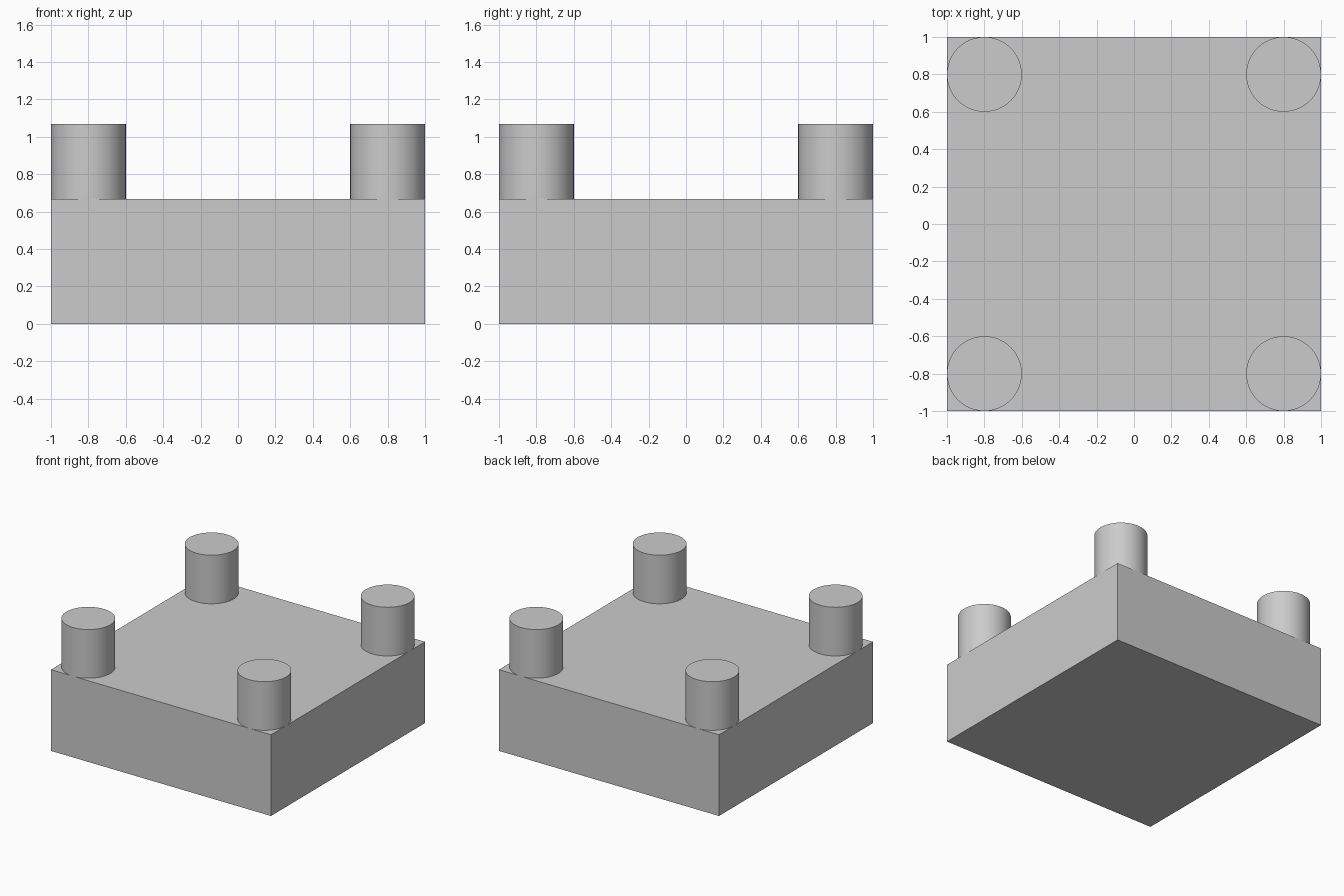
import bpy

if "Cube" in bpy.data.objects:
    bpy.data.objects.remove(bpy.data.objects["Cube"])

BASE_H = 0.667
PEG_R, PEG_H = 0.2, 0.4
PEG_POS = 0.8

# Square base block
bpy.ops.mesh.primitive_cube_add(size=1, location=(0, 0, BASE_H / 2))
base = bpy.context.object
base.name = "base_block"
base.scale = (2, 2, BASE_H)
bpy.ops.object.transform_apply(location=False, rotation=False, scale=True)


# Round peg standing on the block, tangent to two edges
def add_peg(name, x, y):
    bpy.ops.mesh.primitive_cylinder_add(
        vertices=64, radius=PEG_R, depth=PEG_H,
        location=(x, y, BASE_H + PEG_H / 2))
    bpy.context.object.name = name
    bpy.ops.object.shade_smooth_by_angle()


# One peg in each corner
for y_name, sy in (("front", -1), ("back", 1)):
    for x_name, sx in (("left", -1), ("right", 1)):
        add_peg(f"{y_name}_{x_name}_peg", sx * PEG_POS, sy * PEG_POS)
